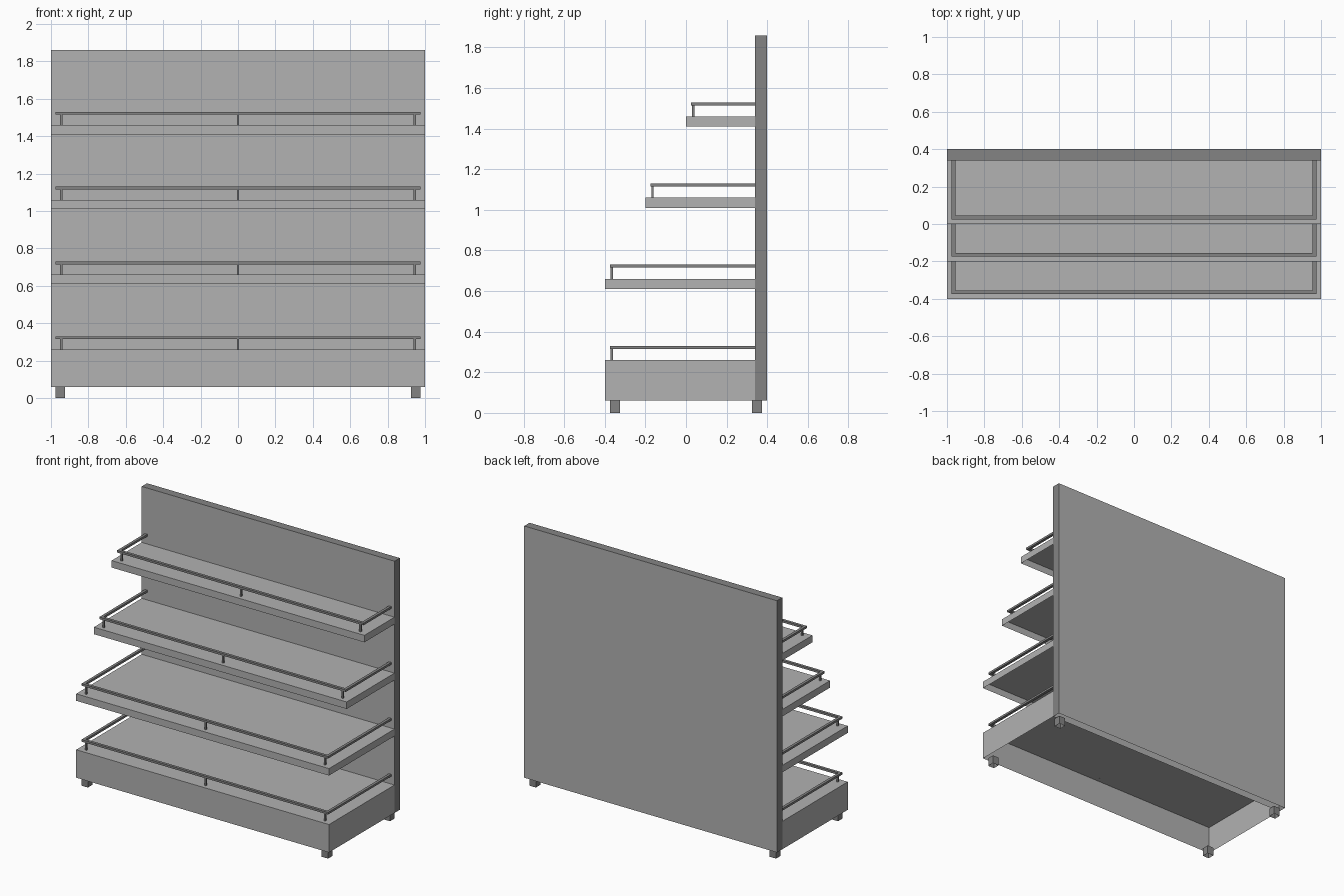
import bpy, bmesh
from mathutils import Vector

cube = bpy.data.objects.get("Cube")
if cube:
    bpy.data.objects.remove(cube, do_unlink=True)


def material(name, value):
    mat = bpy.data.materials.new(name)
    mat.use_nodes = True
    colour = (value, value, value, 1)
    mat.diffuse_color = colour
    mat.node_tree.nodes["Principled BSDF"].inputs["Base Color"].default_value = colour
    return mat


LIGHT = material("light_grey", 0.445)
DARK = material("dark_grey", 0.231)
DOWN, BACK = Vector((0, 0, -1)), Vector((0, 1, 0))


def boxes(name, spans, mats, open_sides=(), rule=None):
    """One object of boxes given as (low corner, high corner), with some sides left open."""
    bm = bmesh.new()
    for low, high in spans:
        low, high = Vector(low), Vector(high)
        verts = bmesh.ops.create_cube(bm, size=1)["verts"]
        for v in verts:
            v.co = (low + high) / 2 + v.co * (high - low)
    bm.normal_update()
    removed = [f for f in bm.faces if any(f.normal.dot(d) > 0.9 for d in open_sides)]
    bmesh.ops.delete(bm, geom=removed, context="FACES")
    if rule:
        for f in bm.faces:
            f.material_index = rule(f.normal)
    mesh = bpy.data.meshes.new(name)
    bm.to_mesh(mesh)
    bm.free()
    for mat in mats:
        mesh.materials.append(mat)
    obj = bpy.data.objects.new(name, mesh)
    bpy.context.collection.objects.link(obj)
    return obj


WALL = 0.34   # front face of the back panel

# Back panel: light broad faces, dark edges, hollow below
boxes("back_panel", [((-1, WALL, 0.06), (1, 0.4, 1.86))], [LIGHT, DARK], [DOWN],
      lambda n: 0 if abs(n.y) > 0.9 else 1)

# Base and shelves: (name, front edge, underside, top), each an open tray turned over
levels = [("base", -0.4, 0.06, 0.26), ("lower_shelf", -0.4, 0.61, 0.66),
          ("middle_shelf", -0.2, 1.01, 1.06), ("upper_shelf", 0, 1.41, 1.46)]
for name, front, bottom, top in levels:
    boxes(name, [((-1, front, bottom), (1, WALL, top))], [LIGHT], [DOWN, BACK])

    # Guard rail: front bar and two side bars
    y, z0, z1 = front + 0.025, top + 0.055, top + 0.07
    bars = [((-0.975, y, z0), (0.975, y + 0.02, z1))]
    for x in (-0.965, 0.965):
        bars.append(((x - 0.01, y + 0.02, z0), (x + 0.01, WALL, z1)))
    boxes(name + "_rail", bars, [DARK])

    # Rail posts
    r = 0.006
    posts = [((x - r, y + 0.01 - r, top), (x + r, y + 0.01 + r, z0))
             for x in (-0.945, 0, 0.945)]
    boxes(name + "_rail_posts", posts, [DARK])

# Feet
feet = [((x - 0.025, y - 0.025, 0), (x + 0.025, y + 0.025, 0.06))
        for x in (-0.95, 0.95) for y in (-0.35, 0.35)]
boxes("feet", feet, [DARK], [DOWN])
